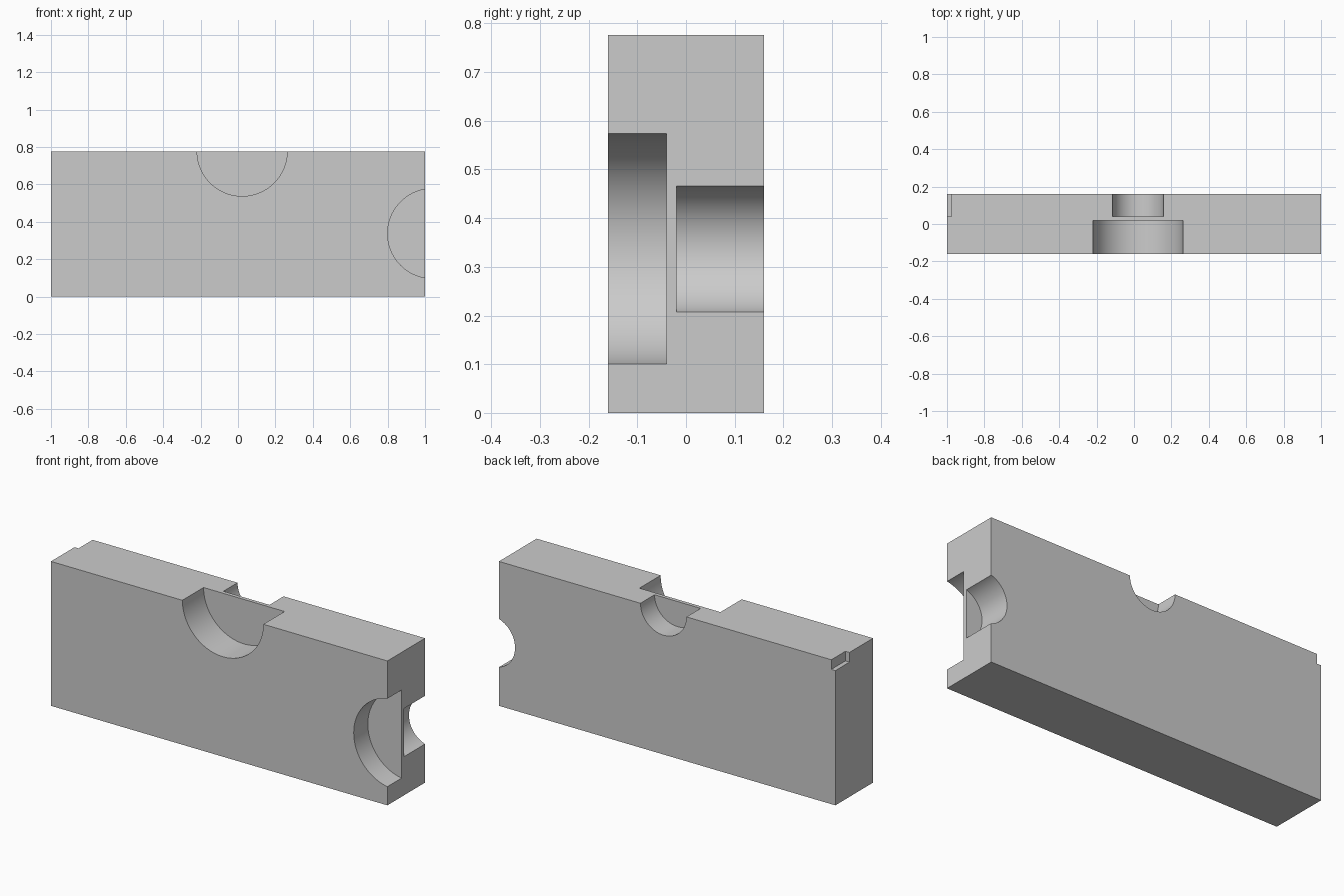
import bpy
import math

if "Cube" in bpy.data.objects:
    bpy.data.objects.remove(bpy.data.objects["Cube"])

W, D, H = 2.0, 0.32, 0.776
FRONT, BACK = -D / 2, D / 2
OVER = 0.05  # cutters reach past the faces they open through


def box(name, x0, x1, y0, y1, z0, z1):
    bpy.ops.mesh.primitive_cube_add(
        size=1, location=((x0 + x1) / 2, (y0 + y1) / 2, (z0 + z1) / 2))
    ob = bpy.context.object
    ob.name = name
    ob.scale = (x1 - x0, y1 - y0, z1 - z0)
    bpy.ops.object.transform_apply(location=False, rotation=False, scale=True)
    return ob


def round_cutter(name, x, z, r, y0, y1):
    bpy.ops.mesh.primitive_cylinder_add(
        vertices=96, radius=r, depth=y1 - y0,
        location=(x, (y0 + y1) / 2, z), rotation=(math.pi / 2, 0, 0))
    ob = bpy.context.object
    ob.name = name
    return ob


# Main slab
slab = box("slab", -W / 2, W / 2, FRONT, BACK, 0, H)

# Wide front and narrow back round recesses, with a thin web between each pair
cutters = [
    round_cutter("top_front_recess", 0.022, 0.778, 0.241, FRONT - OVER, 0.02),
    round_cutter("top_back_recess", 0.022, 0.778, 0.137, 0.04, BACK + OVER),
    round_cutter("side_front_recess", 1.04, 0.337, 0.24, FRONT - OVER, -0.04),
    round_cutter("side_back_recess", 1.04, 0.337, 0.1355, -0.02, BACK + OVER),
    # Small corner notch at the back left
    box("corner_notch", -W / 2 - OVER, -W / 2 + 0.024, 0.04, BACK + OVER,
        H - 0.052, H + OVER),
]

for cutter in cutters:
    mod = slab.modifiers.new(cutter.name, 'BOOLEAN')
    mod.operation = 'DIFFERENCE'
    mod.solver = 'EXACT'
    mod.object = cutter
    bpy.context.view_layer.objects.active = slab
    bpy.ops.object.modifier_apply(modifier=mod.name)
    bpy.data.objects.remove(cutter, do_unlink=True)

# Smooth recess walls, crisp edges
bpy.ops.object.select_all(action='DESELECT')
slab.select_set(True)
bpy.context.view_layer.objects.active = slab
bpy.ops.object.shade_smooth_by_angle(angle=math.radians(30))
